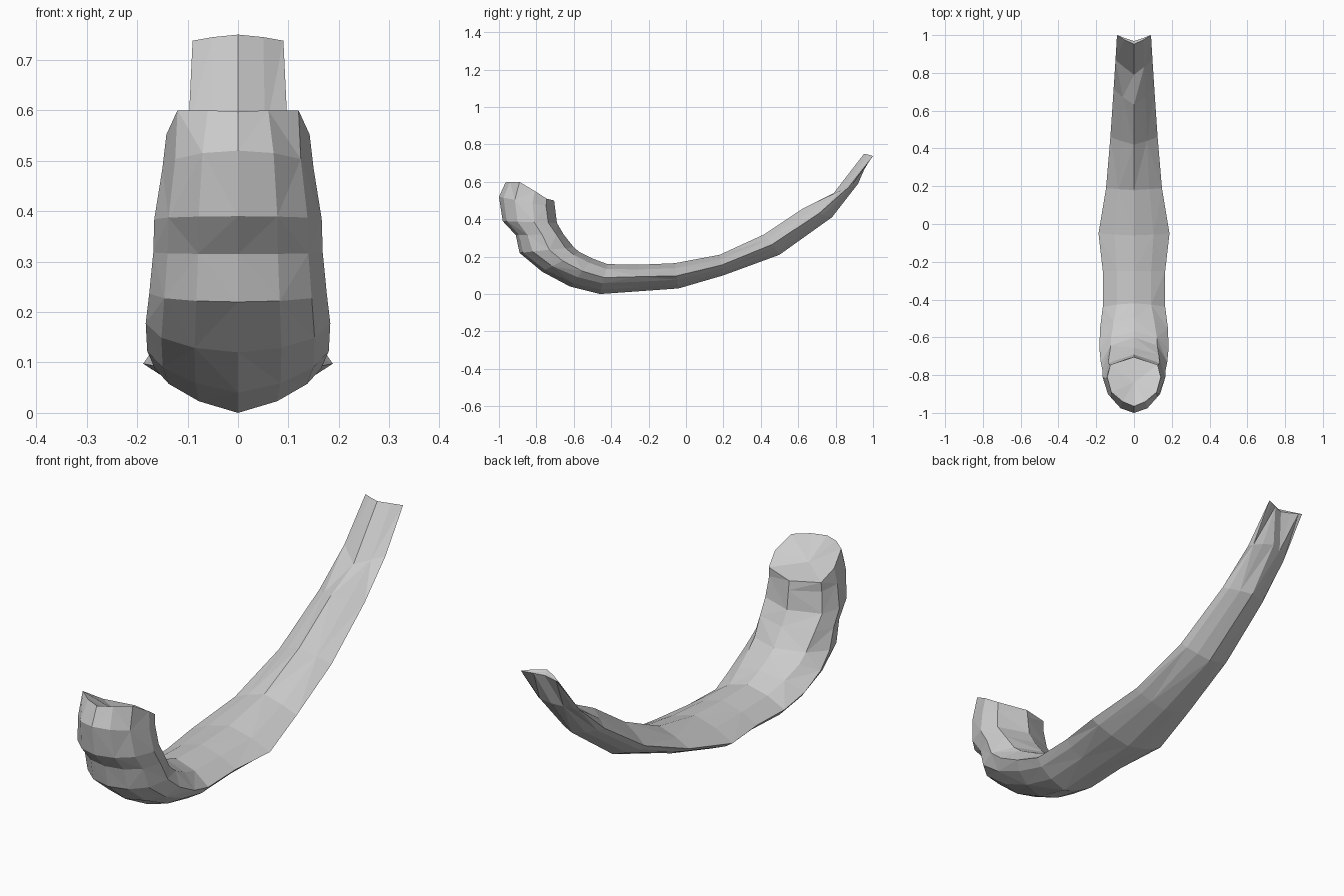
import bpy, bmesh

# Sections along the curve: inner y,z / outer y,z / half width / edge position
# / roundness / inner shoulder (width share, depth share)
SECTIONS = [
    (-.705, .50, -.97, .60, .14, .38, 2.0, .9, .15),
    (-.70, .46, -1.0, .52, .150, .40, 1.9, .84, .16),
    (-.69, .38, -.98, .39, .166, .42, 1.9, .82, .16),
    (-.655, .32, -.91, .315, .168, .45, 2.0, .78, .15),
    (-.60, .25, -.89, .22, .176, .45, 2.0, .70, .15),
    (-.57, .225, -.77, .12, .183, .45, 1.8, .66, .15),
    (-.50, .19, -.62, .04, .18, .45, 1.5, .60, .15),
    (-.42, .16, -.46, .00, .165, .45, 1.4, .55, .16),
    (-.25, .157, -.25, .015, .165, .45, 1.4, .55, .18),
    (-.06, .165, -.04, .03, .188, .50, 1.3, .55, .20),
    (.18, .21, .20, .10, .148, .50, 1.3, .55, .23),
    (.42, .32, .50, .21, .125, .50, 1.3, .55, .25),
    (.63, .46, .78, .41, .108, .55, 1.3, .55, .28),
    (.79, .54, .92, .59, .098, .60, 1.3, .55, .32),
    (.95, .75, 1.0, .735, .09, .60, 1.3, .55, .32),
]


def half_ring(iy, iz, oy, oz, w, f, p, cs, ct):
    """Points of one half section, from inner centre to outer centre."""
    pts = [(0, 0), (cs, ct), (1, f)]
    # outer points curve from the edge round to the keel
    pts += [(s, f + (1 - f) * (1 - s ** p) ** (1 / p)) for s in (.83, .47, 0)]
    return [(s * w, iy + (oy - iy) * t, iz + (oz - iz) * t) for s, t in pts]


bm = bmesh.new()
rings = []
for i, sec in enumerate(SECTIONS):
    half = half_ring(*sec)
    if i == 0:  # squared rim at the head opening
        half = [(0, -.705, .50), (.125, -.745, .51), (.142, -.81, .552),
                (.12, -.89, .60), (.06, -.94, .60), (0, -.965, .597)]
    elif i == len(SECTIONS) - 1:  # folded tail tip
        half = [(0, .952, .75), (.05, .975, .745), (.09, 1.0, .738),
                (.075, .995, .736), (.042, .982, .733), (0, .968, .73)]
    full = half + [(-x, y, z) for x, y, z in half[-2:0:-1]]
    rings.append([bm.verts.new(c) for c in full])

# Skin between neighbouring sections, with alternating facets
n = len(rings[0])
for i, (a, b) in enumerate(zip(rings, rings[1:])):
    for k in range(n):
        j = (k + 1) % n
        q = (a[k], a[j], b[j], b[k])
        if (i + k + (k >= n // 2)) % 2:
            q = q[1:] + q[:1]
        bm.faces.new((q[0], q[1], q[2]))
        bm.faces.new((q[0], q[2], q[3]))

# Dished head top and notched tail end
for ring, centre in ((rings[0], (0, -.84, .53)), (rings[-1], (0, .96, .74))):
    c = bm.verts.new(centre)
    for k in range(n):
        bm.faces.new((ring[k], ring[(k + 1) % n], c))

bmesh.ops.recalc_face_normals(bm, faces=bm.faces)
mesh = bpy.data.meshes.new("curved_body")
bm.to_mesh(mesh)
bm.free()
body = bpy.data.objects.new("curved_body", mesh)
bpy.context.collection.objects.link(body)

grey = bpy.data.materials.new("plain_grey")
grey.diffuse_color = (.6, .6, .6, 1)
mesh.materials.append(grey)
